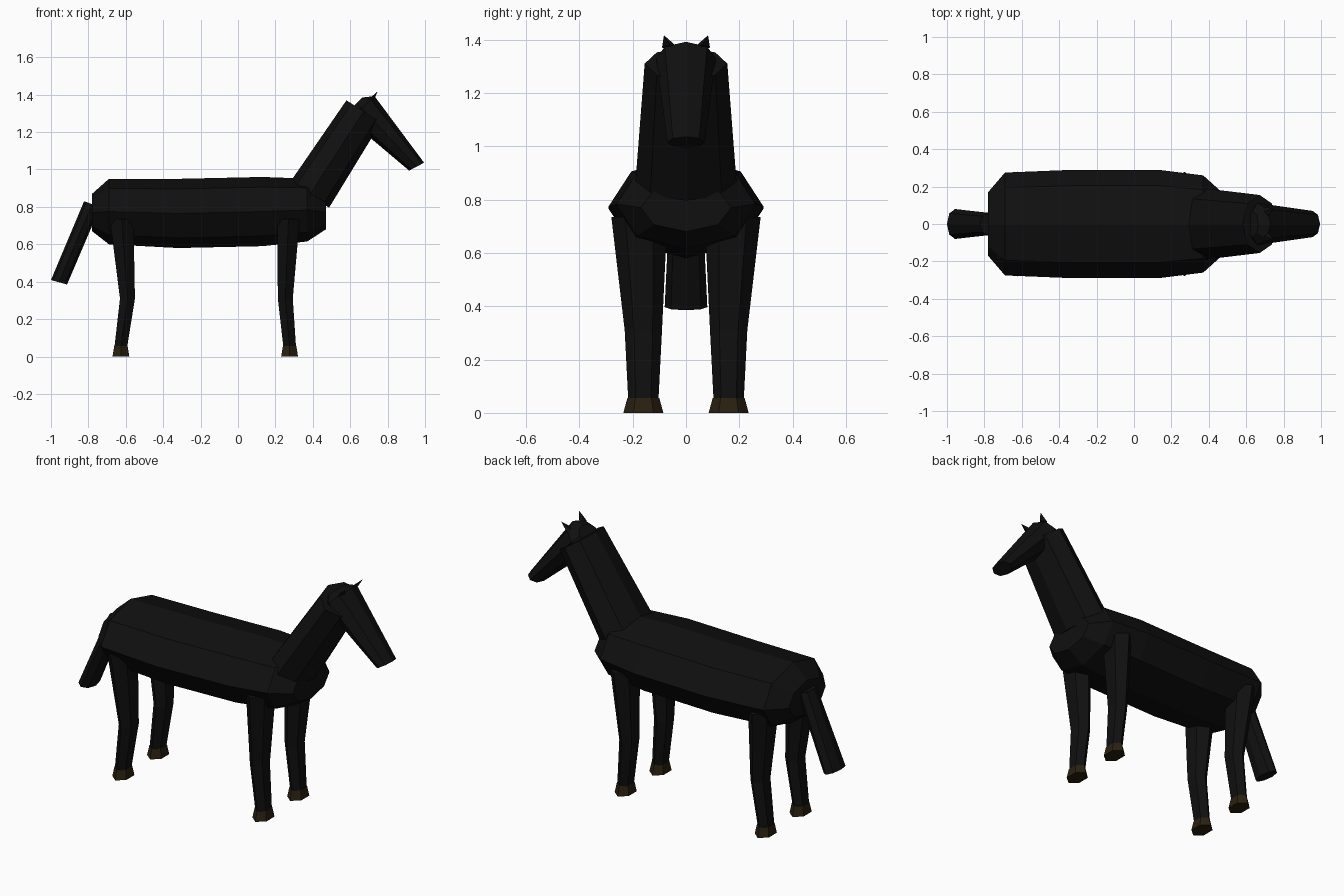
import bpy, bmesh, math
from mathutils import Vector

if "Cube" in bpy.data.objects:
    bpy.data.objects.remove(bpy.data.objects["Cube"])


def material(name, rgb):
    m = bpy.data.materials.new(name)
    m.diffuse_color = (*rgb, 1)
    m.use_nodes = True
    m.node_tree.nodes["Principled BSDF"].inputs["Base Color"].default_value = m.diffuse_color
    return m


BLACK = material("black coat", (0.005, 0.005, 0.005))
HOOF = material("dark brown hoof", (0.022, 0.014, 0.005))


def loft(name, rings, sides, mat):
    """Closed tube through rings of (centre, side-view half vector (x, z), y half width)."""
    bm = bmesh.new()
    loops = []
    for centre, (hx, hz), w in rings:
        loop = []
        for i in range(sides):
            a = 2 * math.pi * i / sides
            offset = Vector((hx, 0, hz)) * math.sin(a) + Vector((0, w * math.cos(a), 0))
            loop.append(bm.verts.new(Vector(centre) + offset))
        loops.append(loop)
    for a, b in zip(loops, loops[1:]):
        for i in range(sides):
            j = (i + 1) % sides
            bm.faces.new((a[i], a[j], b[j], b[i]))
    bm.faces.new(loops[0])
    bm.faces.new(loops[-1])
    bmesh.ops.recalc_face_normals(bm, faces=bm.faces)
    mesh = bpy.data.meshes.new(name)
    bm.to_mesh(mesh)
    bm.free()
    mesh.materials.append(mat)
    ob = bpy.data.objects.new(name, mesh)
    bpy.context.collection.objects.link(ob)
    return ob


# Barrel-shaped body: x, centre z, half height, half width
body = [(-0.78, 0.77, 0.10, 0.17), (-0.69, 0.775, 0.175, 0.275),
        (-0.32, 0.765, 0.185, 0.29), (0.13, 0.775, 0.185, 0.29),
        (0.37, 0.783, 0.168, 0.26), (0.47, 0.77, 0.09, 0.17)]
loft("body", [((x, 0, z), (0, h), w) for x, z, h, w in body], 8, BLACK)

# Neck
loft("neck", [((0.38, 0, 0.86), (0.107, -0.064), 0.19),
              ((0.672, 0, 1.31), (0.092, -0.06), 0.155)], 8, BLACK)

# Head, from poll to muzzle
loft("head", [((0.635, 0, 1.355), (0.03, 0.03), 0.07),
              ((0.66, 0, 1.33), (0.07, 0.062), 0.112),
              ((0.955, 0, 1.015), (0.04, 0.021), 0.07)], 8, BLACK)

# Tail
loft("tail", [((-0.78, 0, 0.815), (0.043, -0.015), 0.06),
              ((-0.957, 0, 0.397), (0.043, -0.012), 0.08)], 8, BLACK)

# Legs and hooves: (z, centre x, x half, centre y, y half)
legs = {"front": [(0.735, 0.27, 0.06, 0.175, 0.105), (0.31, 0.253, 0.04, 0.16, 0.07),
                  (0.055, 0.276, 0.034, 0.16, 0.057)],
        "hind": [(0.735, -0.622, 0.063, 0.175, 0.105), (0.31, -0.591, 0.04, 0.16, 0.07),
                 (0.055, -0.626, 0.034, 0.16, 0.057)]}
for side, s in (("right", -1), ("left", 1)):
    for kind, rows in legs.items():
        k = 1 / math.cos(math.pi / 6)  # six sides: flat faces towards x
        loft(f"{kind}_leg_{side}",
             [((x, s * y, z), (hx * k, 0), hy) for z, x, hx, y, hy in rows], 6, BLACK)
        x = rows[-1][1]
        loft(f"{kind}_hoof_{side}",
             [((x, s * 0.16, 0.055), (0.036 * k, 0), 0.06),
              ((x, s * 0.16, 0), (0.045 * k, 0), 0.075)], 6, HOOF)
    # Small pointed ears
    loft(f"ear_{side}", [((0.705, s * 0.06, 1.37), (0.025, 0.01), 0.03),
                         ((0.745, s * 0.082, 1.415), (0.001, 0), 0.001)], 4, BLACK)
